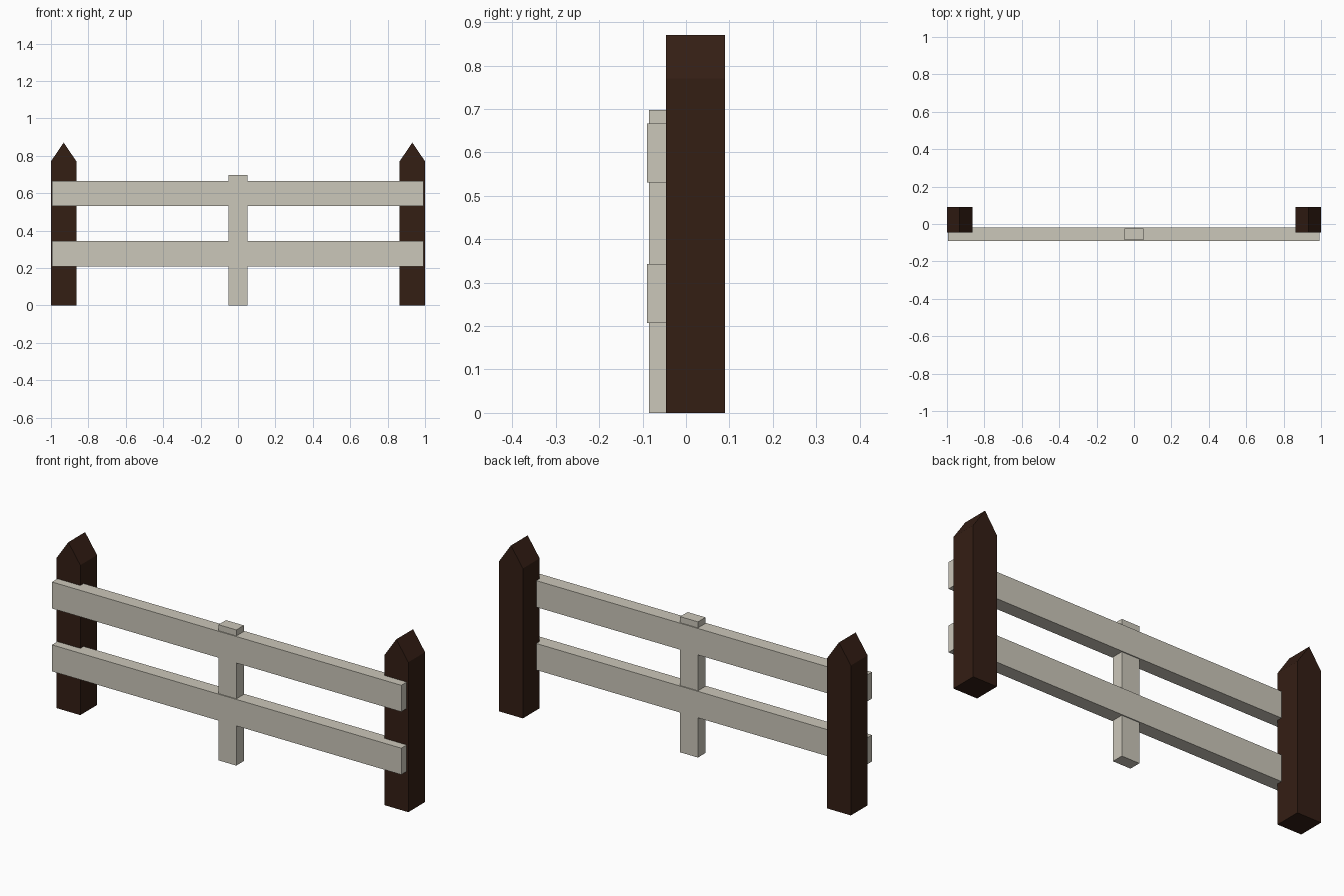
import bpy, bmesh

if "Cube" in bpy.data.objects:
    bpy.data.objects.remove(bpy.data.objects["Cube"])


def material(name, color):
    mat = bpy.data.materials.new(name)
    mat.diffuse_color = (*color, 1)
    mat.use_nodes = True
    mat.node_tree.nodes["Principled BSDF"].inputs["Base Color"].default_value = mat.diffuse_color
    return mat


def prism(name, profile, y0, y1, mat):
    """Extrude a front-view (x, z) profile from y0 to y1."""
    bm = bmesh.new()
    face = bm.faces.new([bm.verts.new((x, y0, z)) for x, z in profile])
    ext = bmesh.ops.extrude_face_region(bm, geom=[face])
    verts = [v for v in ext["geom"] if isinstance(v, bmesh.types.BMVert)]
    bmesh.ops.translate(bm, verts=verts, vec=(0, y1 - y0, 0))
    bmesh.ops.recalc_face_normals(bm, faces=bm.faces)
    mesh = bpy.data.meshes.new(name)
    bm.to_mesh(mesh)
    bm.free()
    mesh.materials.append(mat)
    obj = bpy.data.objects.new(name, mesh)
    bpy.context.collection.objects.link(obj)
    return obj


def box(name, x0, x1, y0, y1, z0, z1, mat):
    return prism(name, [(x0, z0), (x1, z0), (x1, z1), (x0, z1)], y0, y1, mat)


dark_wood = material("dark_wood", (0.034, 0.013, 0.007))
pale_wood = material("pale_wood", (0.60, 0.57, 0.49))

# End posts with ridged tops
for side, cx in (("left", -0.932), ("right", 0.932)):
    w = 0.068
    prism(side + "_post",
          [(cx - w, 0), (cx + w, 0), (cx + w, 0.77), (cx, 0.87), (cx - w, 0.77)],
          -0.046, 0.09, dark_wood)

# Horizontal rails
for name, z0 in (("lower_rail", 0.207), ("upper_rail", 0.53)):
    box(name, -0.994, 0.991, -0.09, -0.019, z0, z0 + 0.136, pale_wood)

# Centre upright
box("centre_upright", -0.051, 0.05, -0.085, -0.024, 0, 0.697, pale_wood)
